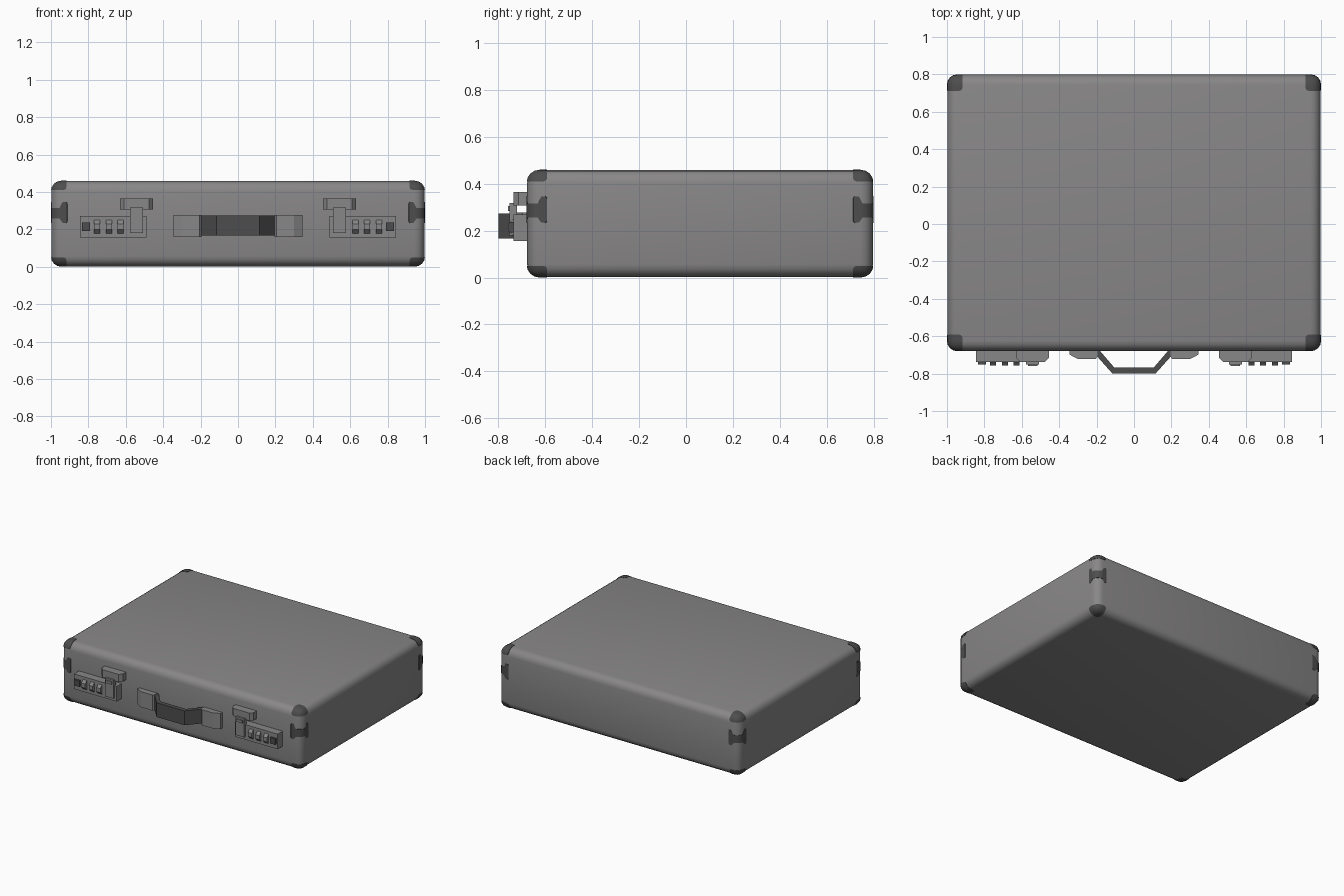
import bpy, bmesh, math
from mathutils import Vector

if "Cube" in bpy.data.objects:
    bpy.data.objects.remove(bpy.data.objects["Cube"])

Y0, Y1, H = -0.68, 0.80, 0.46


def material(name, r, g, b):
    m = bpy.data.materials.new(name)
    m.diffuse_color = (r, g, b, 1)
    m.use_nodes = True
    m.node_tree.nodes["Principled BSDF"].inputs["Base Color"].default_value = m.diffuse_color
    return m


GREY = material("case grey", 0.25, 0.243, 0.243)
DARK = material("dark trim", 0.075, 0.075, 0.075)


def finish(name, bm, mat, smooth=False):
    bmesh.ops.recalc_face_normals(bm, faces=bm.faces[:])
    me = bpy.data.meshes.new(name)
    bm.to_mesh(me)
    bm.free()
    ob = bpy.data.objects.new(name, me)
    bpy.context.collection.objects.link(ob)
    if mat:
        me.materials.append(mat)
    for p in me.polygons:
        p.use_smooth = smooth
    return ob


def add_box(bm, lo, hi, bevel=0, seg=1):
    vs = bmesh.ops.create_cube(bm, size=1)["verts"]
    for v in vs:
        v.co = Vector([l + (c + 0.5) * (h - l) for l, h, c in zip(lo, hi, v.co)])
    if bevel:
        edges = list({e for v in vs for e in v.link_edges})
        bmesh.ops.bevel(bm, geom=edges, offset=bevel, segments=seg,
                        profile=0.5, affect='EDGES', clamp_overlap=True)


def add_prism(bm, ring_a, ring_b):
    a = [bm.verts.new(p) for p in ring_a]
    b = [bm.verts.new(p) for p in ring_b]
    bm.faces.new(a)
    bm.faces.new(b[::-1])
    for i in range(len(a)):
        j = (i + 1) % len(a)
        bm.faces.new((a[i], b[i], b[j], a[j]))


def box(name, lo, hi, mat, bevel=0, seg=1, smooth=False):
    bm = bmesh.new()
    add_box(bm, lo, hi, bevel, seg)
    return finish(name, bm, mat, smooth)


def plan(name, pts, z0, z1, mat):
    bm = bmesh.new()
    add_prism(bm, [(x, y, z0) for x, y in pts], [(x, y, z1) for x, y in pts])
    return finish(name, bm, mat)


# Rounded case body, a hair inside the corner trim
e = 0.002
box("case_body", (-1 + e, Y0 + e, e), (1 - e, Y1 - e, H - e), GREY, 0.055, 4, True)

# Corner trim: a skin-sized copy of the body cut to caps and bow-tie clamps
trim = box("corner_trim", (-1, Y0, 0), (1, Y1, H), DARK, 0.055, 4, True)
half_tie = [(0.045, 0.315), (0.062, 0.345), (0.08, 0.347), (0.086, 0.338),
            (0.086, 0.242), (0.08, 0.233), (0.062, 0.235), (0.045, 0.257)]
tie = half_tie + [(-t, z) for t, z in reversed(half_tie)]
bm = bmesh.new()
for sx in (-1, 1):
    for sy, y in ((-1, Y0), (1, Y1)):
        for z in (0, H):
            add_box(bm, (sx - 0.083, y - 0.088, z - 0.05),
                    (sx + 0.083, y + 0.088, z + 0.05), 0.016, 2)
        rings = [[(sx + sx * (t / 2 + d), y + sy * (d - t / 2), z) for t, z in tie]
                 for d in (-0.12, 0.12)]
        add_prism(bm, *rings)
cutter = finish("trim_cutter", bm, None)
cutter.hide_render = True
mod = trim.modifiers.new("cut", 'BOOLEAN')
mod.operation, mod.solver, mod.object = 'INTERSECT', 'EXACT', cutter
bpy.context.view_layer.update()
cut = bpy.data.meshes.new_from_object(
    trim.evaluated_get(bpy.context.evaluated_depsgraph_get()))
trim.modifiers.clear()
trim.data = cut
bpy.data.objects.remove(cutter)
bpy.context.view_layer.objects.active = trim
trim.select_set(True)
bpy.ops.object.shade_smooth_by_angle(angle=math.radians(35))
trim.select_set(False)


def span(s, a, b):
    return min(s * a, s * b), max(s * a, s * b)


for s, side in ((-1, "left"), (1, "right")):
    # Combination lock plate
    a, b = span(s, 0.49, 0.845)
    box(side + "_lock_plate", (a, -0.737, 0.157), (b, Y0 + 0.01, 0.27), GREY)
    # Number dials: eight-sided wheels set into the plate
    for i, x in enumerate((0.628, 0.691, 0.754)):
        ring = [(-0.72 + 0.04 * math.cos(k), 0.214 + 0.04 * math.sin(k))
                for k in [math.pi / 8 + n * math.pi / 4 for n in range(8)]]
        bm = bmesh.new()
        add_prism(bm, [(s * x - 0.016, y, z) for y, z in ring],
                  [(s * x + 0.016, y, z) for y, z in ring])
        finish(f"{side}_dial_{i + 1}", bm, GREY)
    # Release button
    a, b = span(s, 0.79, 0.834)
    box(side + "_release_button", (a, -0.752, 0.192), (b, -0.72, 0.237), DARK)
    # Upper catch with chamfered ends
    plan(side + "_catch", [(s * x, y) for x, y in
         ((0.455, Y0 + 0.01), (0.455, -0.715), (0.475, -0.737), (0.61, -0.737),
          (0.63, -0.715), (0.63, Y0 + 0.01))], 0.307, 0.365, GREY)
    # Hasp running down from the catch over the plate
    a, b = span(s, 0.507, 0.577)
    box(side + "_hasp", (a, -0.752, 0.18), (b, -0.722, 0.318), GREY)
    a, b = span(s, 0.517, 0.567)
    box(side + "_hasp_hook", (a, -0.76, 0.285), (b, -0.74, 0.305), GREY)
    # Handle bracket
    plan(side + "_handle_bracket", [(s * x, y) for x, y in
         ((0.345, Y0 + 0.01), (0.345, -0.698), (0.3, -0.722), (0.205, -0.722),
          (0.195, -0.71), (0.195, Y0 + 0.01))], 0.16, 0.277, GREY)

# Handle strap, bent out from the case
outer = [(-0.215, -0.69), (-0.2, -0.705), (-0.115, -0.8)]
inner = [(-0.105, -0.768), (-0.185, -0.675)]
mirror = lambda pts: [(-x, y) for x, y in reversed(pts)]
plan("handle_strap", outer + mirror(outer) + [(0.185, -0.675), (0.105, -0.768)] + inner,
     0.166, 0.273, DARK)
